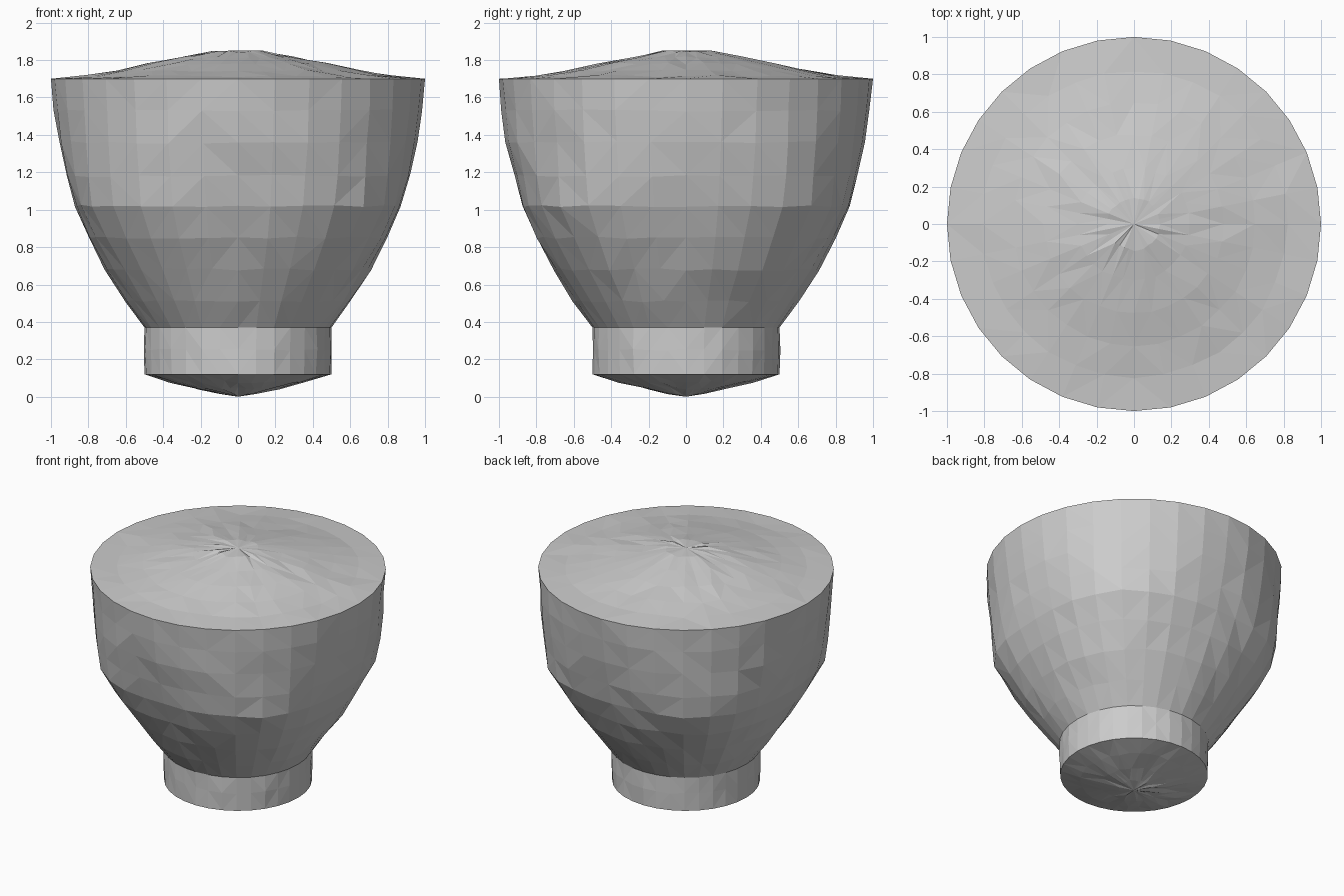
import bpy, bmesh, math, random

if "Cube" in bpy.data.objects:
    bpy.data.objects.remove(bpy.data.objects["Cube"])

random.seed(4)
SIDES = 32


def loft(name, rings, fixed=(), jitter=0.0):
    """Closed solid from (axis radius, diagonal radius, z) rings; radius 0 is a pole."""
    bm = bmesh.new()
    prev = None
    for n, (p, q, z) in enumerate(rings):
        if p == 0:
            ring = [bm.verts.new((0, 0, z))]
        else:
            amount = 0 if n in fixed else jitter
            ring = []
            for i in range(SIDES):
                a = 2 * math.pi * i / SIDES
                blend = math.sin(2 * a) ** 2
                r = p + (q - p) * blend + random.uniform(-amount, amount)
                h = z + random.uniform(-amount, amount)
                ring.append(bm.verts.new((r * math.cos(a), r * math.sin(a), h)))
        if prev:
            for i in range(SIDES):
                j = (i + 1) % SIDES
                if len(prev) == 1:
                    bm.faces.new((prev[0], ring[j], ring[i]))
                elif len(ring) == 1:
                    bm.faces.new((prev[i], prev[j], ring[0]))
                else:
                    bm.faces.new((prev[i], prev[j], ring[j], ring[i]))
        prev = ring
    bmesh.ops.triangulate(bm, faces=bm.faces[:])
    bmesh.ops.recalc_face_normals(bm, faces=bm.faces[:])
    mesh = bpy.data.meshes.new(name)
    bm.to_mesh(mesh)
    bm.free()
    obj = bpy.data.objects.new(name, mesh)
    bpy.context.collection.objects.link(obj)
    return obj


# One faceted solid: foot with pointed underside, flared bowl, domed top
foot = [(0, 0, 0.0), (0.1, 0.1, 0.02), (0.22, 0.22, 0.045), (0.36, 0.36, 0.08),
        (0.5, 0.5, 0.12), (0.5, 0.505, 0.25), (0.5, 0.505, 0.37)]
bowl = [(0.60, 0.61, 0.51), (0.71, 0.735, 0.68), (0.80, 0.85, 0.85),
        (0.87, 0.945, 1.02), (0.92, 0.965, 1.18), (0.96, 0.98, 1.36),
        (0.985, 0.99, 1.53), (1.0, 1.0, 1.70)]
dome = [(0.82, 0.82, 1.715), (0.65, 0.65, 1.745), (0.48, 0.48, 1.78),
        (0.30, 0.30, 1.815), (0.14, 0.14, 1.845), (0, 0, 1.85)]
rings = foot + bowl + dome
rim = len(foot) + len(bowl) - 1
loft("goblet_body", rings, fixed=(4, 6, rim), jitter=0.006)
